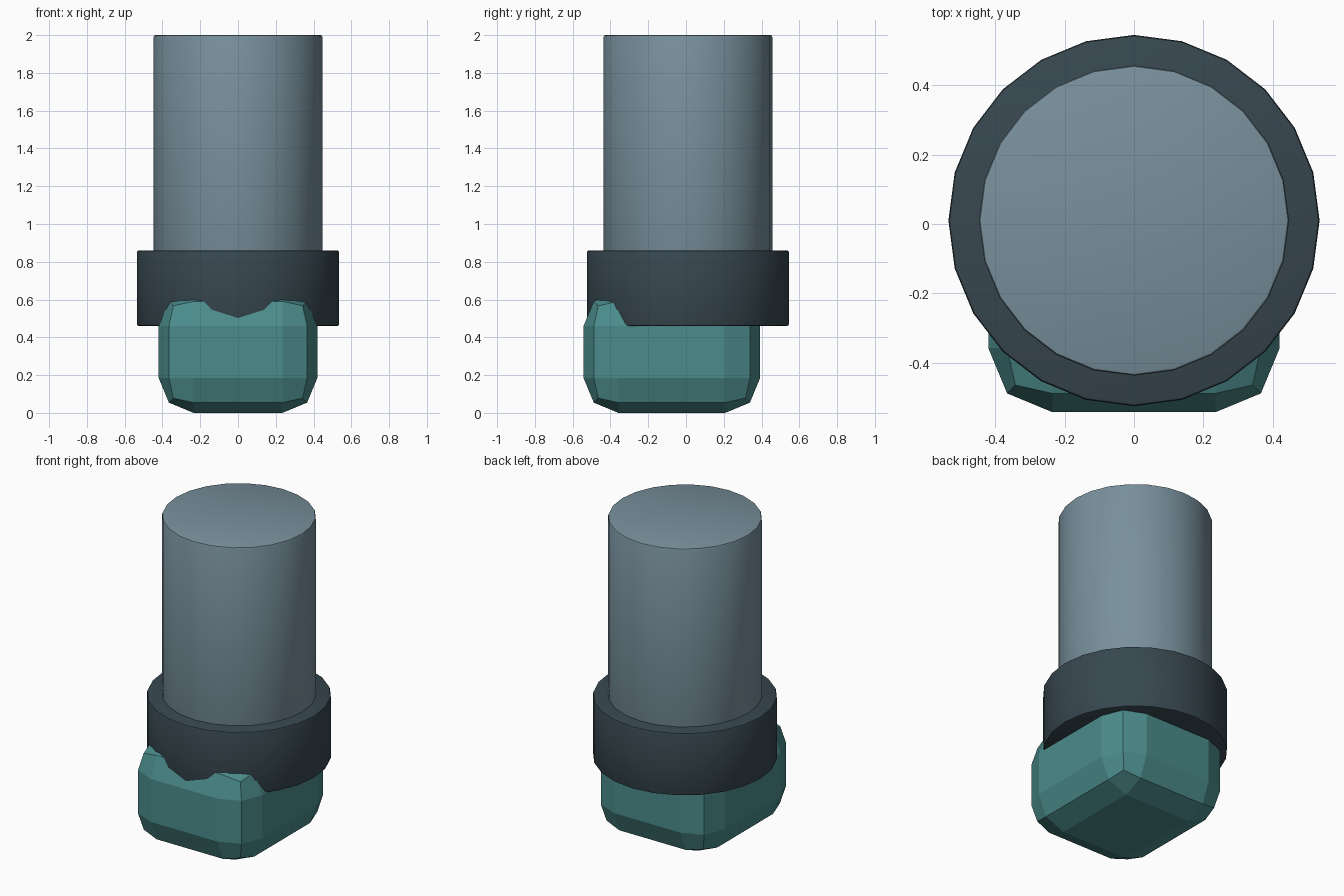
import bpy
import math

cube = bpy.data.objects.get("Cube")
if cube:
    bpy.data.objects.remove(cube, do_unlink=True)


def material(name, rgb):
    # sRGB bytes to linear
    lin = [((c / 255 + 0.055) / 1.055) ** 2.4 for c in rgb] + [1.0]
    mat = bpy.data.materials.new(name)
    mat.use_nodes = True
    mat.diffuse_color = lin
    bsdf = next(n for n in mat.node_tree.nodes if n.type == 'BSDF_PRINCIPLED')
    bsdf.inputs["Base Color"].default_value = lin
    return mat


def finish(obj, name, mat, bevel, segments):
    obj.name = name
    obj.data.materials.append(mat)
    mod = obj.modifiers.new("Rounded edges", 'BEVEL')
    mod.width = bevel
    mod.segments = segments
    mod.limit_method = 'ANGLE'
    mod.angle_limit = math.radians(40)
    bpy.ops.object.modifier_apply(modifier=mod.name)


def cylinder(name, radius, z0, z1, mat):
    bpy.ops.mesh.primitive_cylinder_add(
        vertices=24, radius=radius, depth=z1 - z0, location=(0, 0.01, (z0 + z1) / 2))
    finish(bpy.context.object, name, mat, 0.01, 2)
    bpy.ops.object.shade_smooth_by_angle(angle=math.radians(30))


slate = material("slate blue", (120, 144, 156))
charcoal = material("charcoal", (55, 71, 79))
teal = material("teal", (76, 140, 140))

# Main shaft and the wider collar around its foot
cylinder("shaft", 0.447, 0.6, 2.0, slate)
cylinder("collar", 0.535, 0.46, 0.86, charcoal)

# Chunky rounded block, pushed forward under the collar
bpy.ops.mesh.primitive_cube_add(size=1, location=(0, -0.075, 0.3225))
block = bpy.context.object
block.scale = (0.84, 0.935, 0.645)
bpy.ops.object.transform_apply(location=False, rotation=False, scale=True)
finish(block, "base_block", teal, 0.185, 2)
